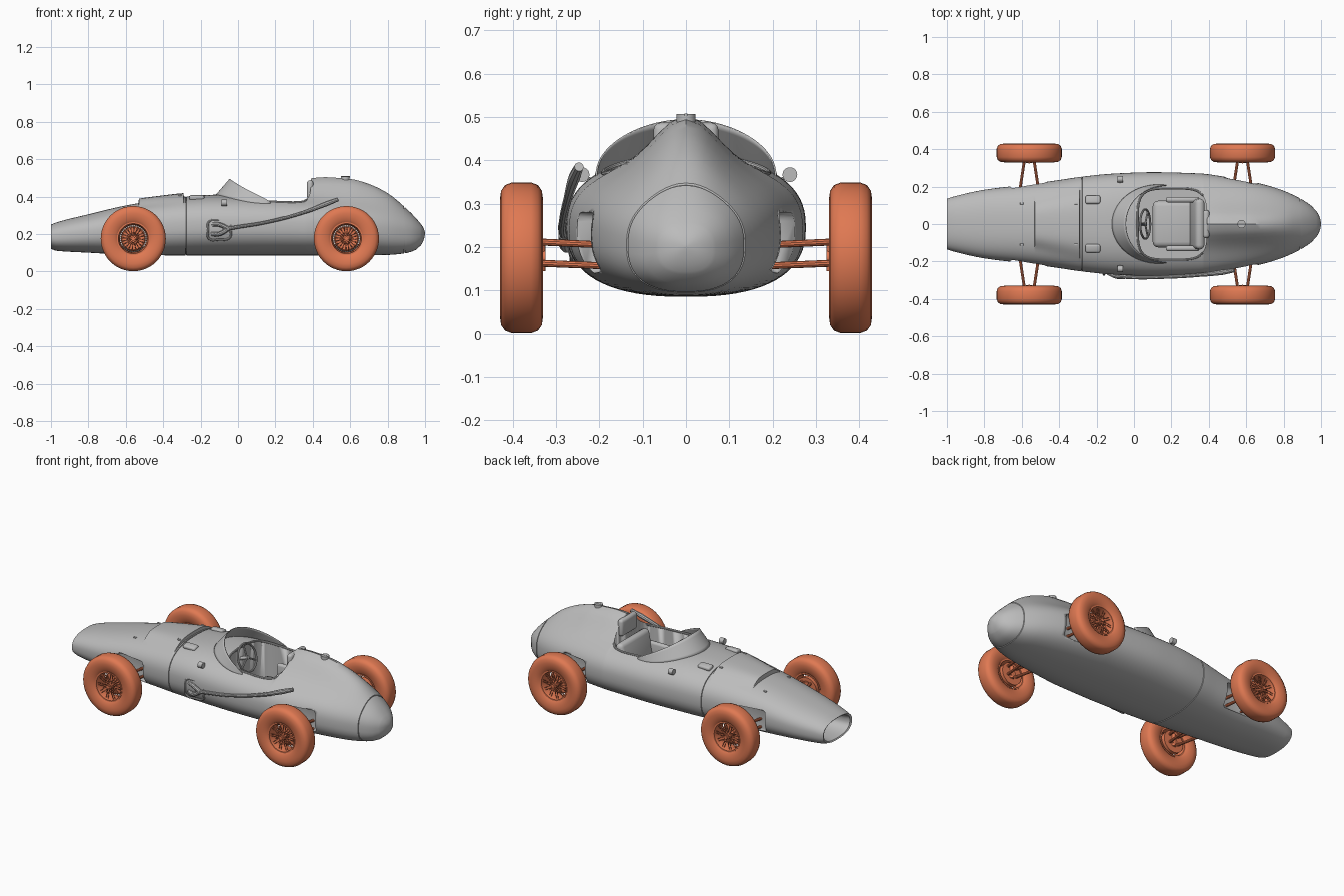
import bpy, bmesh, math
from mathutils import Vector, Matrix

if "Cube" in bpy.data.objects:
    bpy.data.objects.remove(bpy.data.objects["Cube"])

def material(name, rgb):
    m = bpy.data.materials.new(name)
    m.diffuse_color = (*rgb, 1)
    m.use_nodes = True
    m.node_tree.nodes["Principled BSDF"].inputs["Base Color"].default_value = m.diffuse_color
    return m
GREY = material("body_grey", (0.50, 0.50, 0.50))
ORANGE = material("wheel_orange", (0.74, 0.19, 0.085))

def finish(name, me, mat, angle=35):
    ob = bpy.data.objects.new(name, me)
    bpy.context.collection.objects.link(ob)
    me.materials.clear()
    me.materials.append(mat)
    bpy.ops.object.select_all(action='DESELECT')
    ob.select_set(True)
    bpy.context.view_layer.objects.active = ob
    bpy.ops.object.shade_smooth_by_angle(angle=math.radians(angle))
    return ob

def from_bm(name, bm, mat, angle=35):
    bmesh.ops.recalc_face_normals(bm, faces=bm.faces)
    me = bpy.data.meshes.new(name)
    bm.to_mesh(me)
    bm.free()
    return finish(name, me, mat, angle)

def skin(bm, loops, wrap=False, closed=True):
    """Bridge consecutive vertex loops with quads."""
    for a, b in list(zip(loops, loops[1:])) + ([(loops[-1], loops[0])] if wrap else []):
        n = len(a)
        for i in range(n if closed else n - 1):
            bm.faces.new((a[i], a[(i + 1) % n], b[(i + 1) % n], b[i]))

def rod(bm, p, q, r, sides=8):
    p, q = Vector(p), Vector(q)
    d = q - p
    mat = Matrix.Translation((p + q) / 2) @ d.to_track_quat('Z', 'Y').to_matrix().to_4x4()
    bmesh.ops.create_cone(bm, cap_ends=True, segments=sides, radius1=r, radius2=r, depth=d.length, matrix=mat)

def box(name, loc, size, mat=GREY, bevel=0.01, rot=(0, 0, 0), seg=3):
    bm = bmesh.new()
    bmesh.ops.create_cube(bm, size=1, matrix=Matrix.Diagonal((*size, 1)))
    if bevel:
        bmesh.ops.bevel(bm, geom=bm.edges[:], offset=bevel, segments=seg, profile=0.5, affect='EDGES')
    ob = from_bm(name, bm, mat)
    ob.location, ob.rotation_euler = loc, rot
    return ob

def tube(name, pts, r, mat=GREY, radii=None, closed=False):
    cu = bpy.data.curves.new(name, 'CURVE')
    cu.dimensions, cu.bevel_depth, cu.bevel_resolution, cu.use_fill_caps = '3D', r, 3, True
    sp = cu.splines.new('BEZIER')
    sp.bezier_points.add(len(pts) - 1)
    sp.use_cyclic_u = closed
    for i, p in enumerate(pts):
        b = sp.bezier_points[i]
        b.co, b.handle_left_type, b.handle_right_type = p, 'AUTO', 'AUTO'
        b.radius = radii[i] if radii else 1
    tmp = bpy.data.objects.new("tmp", cu)
    me = bpy.data.meshes.new_from_object(tmp)
    bpy.data.objects.remove(tmp)
    return finish(name, me, mat)

# Body outline: x, bottom z, top z, half width, headrest height
KEYS = [(-1, .12, .25, .135, 0), (-.97, .11, .262, .145, 0), (-.8, .10, .305, .183, 0), (-.6, .09, .352, .208, 0),
        (-.4, .086, .385, .235, 0), (-.28, .085, .400, .253, 0), (-.1, .085, .410, .270, 0), (.1, .085, .405, .277, 0),
        (.36, .085, .395, .270, 0), (.372, .085, .394, .269, .10), (.5, .085, .385, .25, .117), (.6, .085, .377, .232, .117),
        (.7, .086, .362, .21, .105), (.8, .088, .338, .178, .08), (.9, .098, .30, .13, .036), (.95, .115, .272, .096, .014),
        (.98, .143, .246, .062, .004), (.995, .175, .225, .03, 0), (1, .199, .205, .004, 0)]

def smooth_key(x):
    """Monotone cubic interpolation of the outline table."""
    i = max(0, min(len(KEYS) - 2, sum(k[0] <= x for k in KEYS) - 1))
    h = KEYS[i + 1][0] - KEYS[i][0]
    t, out = (x - KEYS[i][0]) / h, []
    for c in range(1, 5):
        sl = lambda j: (KEYS[j + 1][c] - KEYS[j][c]) / (KEYS[j + 1][0] - KEYS[j][0])
        def tan(j):
            if j in (0, len(KEYS) - 1):
                return sl(min(j, len(KEYS) - 2))
            a, b = sl(j - 1), sl(j)
            return 0 if a * b <= 0 else 2 * a * b / (a + b)
        a, b = KEYS[i][c], KEYS[i + 1][c]
        out.append(a + (b - a) * t * t * (3 - 2 * t) + h * (tan(i) * t * (1 - t) ** 2 - tan(i + 1) * t * t * (1 - t)))
    return out

SEAMS = (-.279, .89)
def section(x):
    zb, zt, w, h = smooth_key(x)
    g = .004 if any(abs(x - s) < .0025 for s in SEAMS) else 0
    return zb + g, zt - g, w - g, h

def bump(x, y, h):
    b = h * math.exp(-(y / .1) ** 2)
    if -.5305 < x < -.2905:                       # raised hood panel
        k = (x + .53) / .24
        b += (.024 - .005 * k) * math.exp(-(y / (.11 + .05 * k)) ** 6)
    return b

P = 2.45
def surf(x, y):
    zb, zt, w, h = section(x)
    m = (zb + zt) / 2
    return m + (zt - m) * max(0, 1 - (abs(y) / w) ** P) ** (1 / P) + bump(x, y, h)

def ring(x, n=72, k=1, at=None):
    zb, zt, w, h = section(x)
    m, out = (zb + zt) / 2, []
    for i in range(n):
        t = 2 * math.pi * i / n
        c, s = math.cos(t), math.sin(t)
        y = w * math.copysign(abs(c) ** (2 / P), c)
        z = m + (zt - zb) / 2 * math.copysign(abs(s) ** (2 / P), s)
        z += bump(x, y, h) if s > 0 else 0
        out.append((x if at is None else at, y * k, m + (z - m) * k))
    return out

# Body shell with a hollow nose intake
xs = {round(-1 + .025 * i, 4) for i in range(80)} | {.98, .988, .995, .998, 1, -.532, -.530, -.291, -.2895, .36, .366, .372}
for s in SEAMS:
    xs = {x for x in xs if abs(x - s) > .0045} | {s - .003, s - .002, s + .002, s + .003}
bm = bmesh.new()
loops = [[bm.verts.new(p) for p in ring(-1, k=k, at=a)] for k, a in ((.78, -.85), (.84, -.96), (.9, -.995))]
loops += [[bm.verts.new(p) for p in ring(x)] for x in sorted(xs)]
skin(bm, loops)
bm.faces.new(loops[0])
bm.faces.new(loops[-1])
body = from_bm("body", bm, GREY)

# Cutters for the cockpit and the suspension openings
def plan(t, a=.185, b=.19, e=4):
    c, s = math.cos(t), math.sin(t)
    return (.205 + a * math.copysign(abs(c) ** (2 / e), c), b * math.copysign(abs(s) ** (2 / e), s))
bm = bmesh.new()
lo, hi = [[bm.verts.new((*plan(2 * math.pi * i / 48), z)) for i in range(48)] for z in (.14, .7)]
skin(bm, [lo, hi])
bm.faces.new(lo)
bm.faces.new(hi)
cutters = [from_bm("cockpit_cutter", bm, GREY)]
for s in (-1, 1):
    cutters += [box("front_cutter", (-.565, s * .28, .2), (.19, .22, .14), bevel=.02),
                box("rear_cutter", (.575, s * .30, .21), (.17, .22, .14), bevel=.02)]
bpy.context.view_layer.update()
for c in cutters:
    m = body.modifiers.new("cut", 'BOOLEAN')
    m.operation, m.object, m.solver = 'DIFFERENCE', c, 'EXACT'
    with bpy.context.temp_override(object=body, active_object=body, selected_objects=[body]):
        bpy.ops.object.modifier_apply(modifier=m.name)
    bpy.data.objects.remove(c)

# Cockpit rim, windscreen, seat and headrest
rim = [plan(math.radians(a)) for a in range(40, 321, 10)]
tube("cockpit_rim", [(x, y, surf(x, y)) for x, y in rim], .006)
bm = bmesh.new()
rows = []
for j in range(7):
    k, row = j / 6, []
    for i in range(41):
        a = math.radians(-100 + 5 * i)
        f = max(0, math.cos(a * .9)) ** .9
        x, y = .13 - (.25 - .075 * k * f) * math.cos(a), (.212 - .05 * k * f) * math.sin(a)
        row.append(bm.verts.new((x, y, surf(x, .212 * math.sin(a)) * (1 - k) + k * (.375 + .122 * f) - .002)))
    rows.append(row)
skin(bm, rows, closed=False)
screen = from_bm("windscreen", bm, GREY)
screen.modifiers.new("thickness", 'SOLIDIFY').thickness = .004
box("seat_base", (.22, 0, .185), (.24, .25, .08), bevel=.03)
box("seat_back", (.335, 0, .27), (.05, .27, .21), bevel=.022, rot=(0, .2, 0))
for s in (-1, 1):
    box("seat_side", (.26, s * .13, .24), (.18, .03, .13), bevel=.013)
box("headrest_cushion", (.386, 0, .437), (.035, .15, .1), bevel=.016)

# Steering wheel and column
axis = Vector((.94, 0, .34))
u, v = Vector((0, 1, 0)), Vector((-.34, 0, .94))
hub = Vector((.06, 0, .355))
tube("steering_wheel", [hub + .078 * (u * math.cos(t) + v * math.sin(t)) for t in [math.pi * i / 6 for i in range(12)]], .006, closed=True)
bm = bmesh.new()
rod(bm, hub - axis * .1, hub + axis * .008, .010, 12)
for a in (90, 210, 330):
    t = math.radians(a)
    rod(bm, hub, hub + .078 * (u * math.cos(t) + v * math.sin(t)), .005)
from_bm("steering_column", bm, GREY)
box("dashboard", (.0, 0, .34), (.03, .3, .08), bevel=.008)

# Fuel cap, hood outlet, scoops, mirrors and small catches
bm = bmesh.new()
rod(bm, (.575, 0, .485), (.575, 0, .507), .022, 20)
rod(bm, (.55, 0, .505), (.60, 0, .505), .004)
from_bm("fuel_cap", bm, GREY)
for s in (-1, 1):
    box("hood_scoop", (-.22, s * .13, surf(-.22, .13) + .002), (.08, .045, .024), bevel=.01, rot=(-s * .2, 0, 0))
    bm = bmesh.new()
    rod(bm, (-.075, s * .215, surf(-.075, .215) - .01), (-.075, s * .24, .366), .004)
    rod(bm, (-.088, s * .24, .367), (-.06, s * .24, .367), .017, 20)
    from_bm("mirror", bm, GREY)
    for x in (-.6, -.31):
        box("hood_catch", (x, s * .11, surf(x, .11)), (.018, .012, .01), bevel=.003)

# Side exhaust: framed port and long tapered pipe
frame = [(-.155, .175), (-.10, .170), (-.045, .18), (-.04, .225), (-.045, .27), (-.10, .275), (-.155, .265), (-.16, .22)]
tube("exhaust_frame", [(x, -.271 + .008 * (abs(z - .23) > .03), z) for x, z in frame], .006, closed=True)
for z in (.20, .25):
    tube("exhaust_stub", [(-.14, -.258, z), (-.10, -.278, z), (-.05, -.283, .228)], .012)
tube("exhaust_pipe", [(-.08, -.278, .222), (-.02, -.284, .234), (.15, -.284, .262), (.35, -.272, .315), (.47, -.258, .36), (.535, -.247, .385)],
     .010, radii=[1.1, 1, .9, 1, 1.4, 1.1])

# Wheels: lathed about the y axis, s is the outward side
def lathe(name, prof, cx, cy, s, mat=ORANGE, n=48):
    bm = bmesh.new()
    loops = [[bm.verts.new((cx + r * math.cos(2 * math.pi * i / n), cy + s * y, .175 + r * math.sin(2 * math.pi * i / n)))
              for i in range(n)] for r, y in prof]
    skin(bm, loops, wrap=True)
    return from_bm(name, bm, mat)

half = [(.086, .036), (.10, .046), (.135, .05), (.155, .047), (.168, .038), (.174, .022)]
TIRE = half + [(r, -y) for r, y in reversed(half)]
RIM = [(.088, .040), (.080, .040), (.078, .03), (.072, .0), (.078, -.03), (.080, -.040), (.088, -.040)]
DRUM = [(.012, -.015), (.06, -.015), (.066, -.02), (.066, -.046), (.012, -.046)]
for wx in (-.56, .58):
    for s in (-1, 1):
        cy = s * .38
        lathe("tire", TIRE, wx, cy, s)
        lathe("wheel_rim", RIM, wx, cy, s)
        lathe("brake_drum", DRUM, wx, cy, s)
        bm = bmesh.new()
        for i in range(40):                      # crossed wire spokes in two rows
            a = 2 * math.pi * i / 40
            b = a + (.35 if i % 2 else -.35)
            yo, yi = (.030, .026) if i % 4 < 2 else (.012, .0)
            rod(bm, (wx + .016 * math.cos(b), cy + s * yo, .175 + .016 * math.sin(b)),
                (wx + .077 * math.cos(a), cy + s * yi, .175 + .077 * math.sin(a)), .0016, 5)
        from_bm("wire_spokes", bm, ORANGE)
        bm = bmesh.new()
        rod(bm, (wx, cy - s * .055, .175), (wx, cy + s * .038, .175), .018, 20)
        rod(bm, (wx, cy + s * .03, .175), (wx, cy + s * .047, .175), .011, 16)
        rod(bm, (wx - .022, cy + s * .042, .175), (wx + .022, cy + s * .042, .175), .004)
        from_bm("wheel_hub", bm, ORANGE)
        # Wishbone suspension arms
        bm = bmesh.new()
        for z0, z1 in ((.203, .212), (.155, .163)):
            for d in (-1, 1):
                rod(bm, (wx + d * .055, s * .15, z0), (wx + d * .025, s * .345, z1), .008, 10)
        rod(bm, (wx, s * .338, .145), (wx, s * .338, .22), .014, 12)
        from_bm("suspension_arms", bm, ORANGE)
